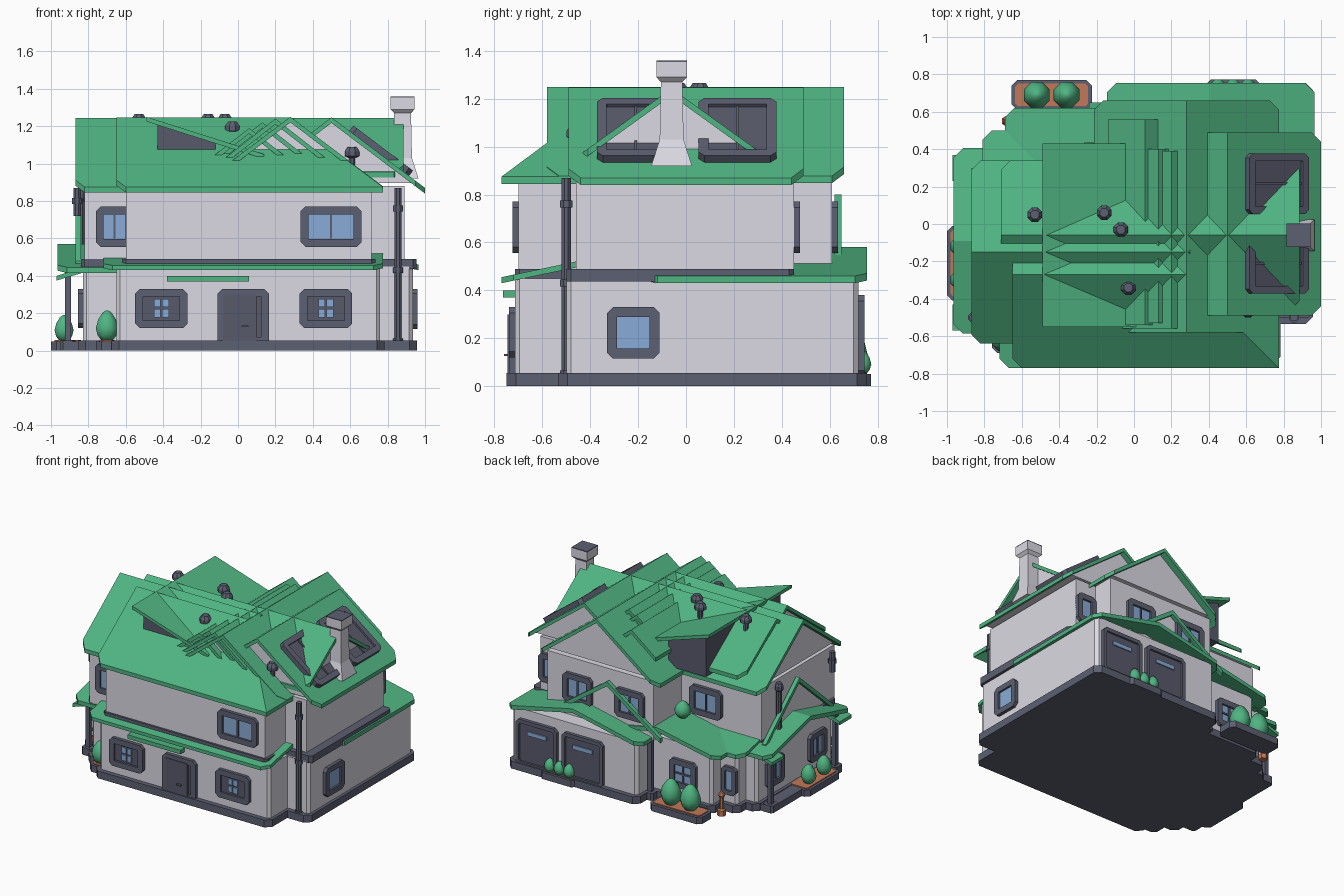
import bpy, bmesh, math
from mathutils import Vector as V

if "Cube" in bpy.data.objects:
    bpy.data.objects.remove(bpy.data.objects["Cube"])


def mat(name, r, g, b):
    m = bpy.data.materials.new(name)
    m.diffuse_color = (r, g, b, 1)
    m.use_nodes = True
    m.node_tree.nodes["Principled BSDF"].inputs["Base Color"].default_value = m.diffuse_color
    return m


WALL = mat("pale grey wall", .71, .7, .77)
GREEN = mat("green roof", .08, .46, .225)
SLATE = mat("slate trim", .107, .115, .165)
DARK = mat("dark slate", .097, .102, .145)
GLASS = mat("blue glass", .25, .41, .68)
SOIL = mat("orange soil", .55, .19, .1)


def finish(bm, name, *mats):
    bmesh.ops.recalc_face_normals(bm, faces=bm.faces)
    me = bpy.data.meshes.new(name)
    bm.to_mesh(me)
    bm.free()
    ob = bpy.data.objects.new(name, me)
    bpy.context.collection.objects.link(ob)
    for m in mats:
        me.materials.append(m)
    return ob


def prism(name, pts, vec, m):
    """Polygon swept along a vector."""
    bm = bmesh.new()
    a = [bm.verts.new(V(p)) for p in pts]
    b = [bm.verts.new(V(p) + V(vec)) for p in pts]
    bm.faces.new(a)
    bm.faces.new(b)
    for i in range(len(a)):
        j = (i + 1) % len(a)
        bm.faces.new((a[i], a[j], b[j], b[i]))
    return finish(bm, name, m)


def box(name, x0, x1, y0, y1, z0, z1, m, c=0.0):
    """Box with optional chamfered vertical corners."""
    if c:
        p = [(x0 + c, y0), (x1 - c, y0), (x1, y0 + c), (x1, y1 - c),
             (x1 - c, y1), (x0 + c, y1), (x0, y1 - c), (x0, y0 + c)]
    else:
        p = [(x0, y0), (x1, y0), (x1, y1), (x0, y1)]
    return prism(name, [(x, y, z0) for x, y in p], (0, 0, z1 - z0), m)


def lathe(name, x, y, prof, m, n=8):
    """Stacked rings (radius, z); n = 4 gives square shafts."""
    bm = bmesh.new()
    rings = []
    for r, z in prof:
        rings.append([bm.verts.new((x + r * math.cos(math.tau * (i + .5) / n),
                                    y + r * math.sin(math.tau * (i + .5) / n), z)) for i in range(n)])
    for a, b in zip(rings, rings[1:]):
        for i in range(n):
            bm.faces.new((a[i], a[(i + 1) % n], b[(i + 1) % n], b[i]))
    bm.faces.new(rings[0])
    bm.faces.new(rings[-1])
    return finish(bm, name, m)


def bush(name, x, y, z, r, h):
    prof = [(.45, 0), (.85, .2), (1, .42), (.8, .7), (.4, .93), (.1, 1)]
    ob = lathe(name, x, y, [(r * a, z + h * b) for a, b in prof], GREEN, 8)
    for p in ob.data.polygons:
        p.use_smooth = True


def at(axis, along, across, z):
    return (along, across, z) if axis == 'x' else (across, along, z)


def roof(name, axis, mid, half, a0, a1, ze, zr, t=.03, hip=0.0, attic=(0, 0)):
    """Two chamfered slabs, optional hipped far end, optional gable walls below."""
    c = .05
    for s in (-1, 1):
        far = [(a1, half)] if hip else [(a1 - c, half), (a1, half - c)]
        p = [(a0, 0), (a0, half - c), (a0 + c, half)] + far + [(a1 - hip, 0)]
        prism(name + "_slope", [at(axis, a, mid + s * d, zr - (zr - ze) * d / half) for a, d in p], (0, 0, -t), GREEN)
    if hip:
        prism(name + "_hip", [at(axis, a1, mid - half, ze), at(axis, a1, mid + half, ze), at(axis, a1 - hip, mid, zr)],
              (0, 0, -t), GREEN)
    if attic[1] > attic[0]:
        h, k = half - .06, (zr - ze) / half
        zb = zr - k * h - .02
        tri = [at(axis, attic[0], mid - h, zb), at(axis, attic[0], mid + h, zb), at(axis, attic[0], mid, zr - .015)]
        prism(name + "_gable_wall", tri, at(axis, attic[1] - attic[0], 0, 0), WALL)


def chevron(name, axis, pos, mid, half, zr, ze, d=.03, t=.035):
    """Thin chevron of boards in a plane across the axis, d deep."""
    p = [(-half, ze), (0, zr), (half, ze), (half, ze - t), (0, zr - t), (-half, ze - t)]
    prism(name, [at(axis, pos, mid + u, z) for u, z in p], at(axis, d, 0, 0), GREEN)


FACE = {'front': V((1, 0, 0)), 'back': V((-1, 0, 0)), 'right': V((0, 1, 0)), 'left': V((0, -1, 0))}


def panel(name, o, u, v, w, h, inner, rim=.045, bars=1, cross=0, th=.025):
    """Chamfered frame with a recessed pane and glazing bars."""
    o, u, v = V(o), V(u).normalized(), V(v).normalized()
    n = u.cross(v)
    c, a, b = .025, w / 2, h / 2
    p = [(-a + c, -b), (a - c, -b), (a, -b + c), (a, b - c), (a - c, b), (-a + c, b), (-a, b - c), (-a, -b + c)]
    bm = bmesh.new()
    lo = [bm.verts.new(o + u * x + v * y - n * .01) for x, y in p]
    hi = [bm.verts.new(o + u * x + v * y + n * th) for x, y in p]
    for i in range(8):
        bm.faces.new((lo[i], lo[(i + 1) % 8], hi[(i + 1) % 8], hi[i]))
    f = bm.faces.new(hi)
    bm.normal_update()
    bmesh.ops.inset_region(bm, faces=[f], thickness=rim)
    r = bmesh.ops.extrude_discrete_faces(bm, faces=[f])['faces'][0]
    r.material_index = 1
    bmesh.ops.translate(bm, verts=r.verts, vec=-n * .015)
    finish(bm, name + "_frame", SLATE, inner)
    strips = [((i / (bars + 1) - .5) * (w - 2 * rim), 0, .006, b - rim) for i in range(1, bars + 1)]
    strips += [(0, 0, a - rim, .006)] * cross
    for x, y, sx, sy in strips:
        q = [o + u * (x + i * sx) + v * (y + j * sy) + n * (th - .016) for i, j in ((-1, -1), (1, -1), (1, 1), (-1, 1))]
        prism(name + "_bar", q, n * .009, SLATE)


def window(name, side, wall, u0, u1, z0, z1, inner=GLASS, **k):
    u = (u0 + u1) / 2
    o = (u, wall, (z0 + z1) / 2) if side in ('front', 'back') else (wall, u, (z0 + z1) / 2)
    panel(name, o, FACE[side], (0, 0, 1), u1 - u0, z1 - z0, inner, **k)


# Ground floor blocks with plinth and string band
for nm, x0, x1, y0, y1 in (("front", -.65, .76, -.715, .2), ("right", 0, .935, -.5, .72), ("left", -.83, 0, -.55, .35),
                           ("back", -.6, 0, 0, .55), ("back_left", -.74, 0, 0, .45), ("garage", -.1, .935, 0, .72)):
    box(nm + "_ground_wall", x0, x1, y0, y1, .03, .45, WALL, .02)
    box(nm + "_plinth", x0 - .025, x1 + .022, y0 - .035, y1 + .035, 0, .055, SLATE, .04)
box("porch_plinth", -.95, -.8, -.5, .34, 0, .05, SLATE, .03)
for nm, x0, x1, y0, y1 in (("front", -.62, .735, -.715, .1), ("right", 0, .955, -.5, .45), ("left", -.84, 0, -.58, .28)):
    box(nm + "_band", x0, x1, y0, y1, .437, .49, SLATE, .02)

# Upper floor walls
box("front_upper_wall", -.6, .715, -.7, .15, .44, .88, WALL)
box("left_upper_wall", -.82, 0, -.58, .28, .44, .88, WALL)
box("back_upper_wall", -.16, .72, -.2, .61, .44, .88, WALL)
box("right_upper_wall", .2, .89, -.46, .45, .44, .88, WALL)

# Main roofs, with a cross ridge running the full width
roof("left_roof", 'x', -.15, .49, -.87, .3, .875, 1.245, attic=(-.82, .2))
roof("front_roof", 'x', -.27, .5, -.65, .775, .875, 1.247, hip=.5, attic=(-.6, .2))
roof("back_roof", 'y', .28, .495, -.58, .66, .878, 1.25, attic=(-.5, .61))
roof("right_roof", 'y', .5, .5, -.49, .49, .87, 1.247, attic=(-.455, .45))
roof("cross_roof", 'x', -.06, .4, -.71, .885, .955, 1.243, attic=(.55, .84))

# Tilted roof plate over dark box dormer
prism("dormer_box", [(-.43, -.5, .9), (-.12, -.5, .9), (-.12, -.5, 1.11), (-.43, -.5, 1.21)], (0, .88, 0), DARK)
prism("tilted_roof_plate", [(-.49, -.55, 1.25), (.14, -.55, 1.05), (.14, -.55, 1.025), (-.49, -.55, 1.225)],
      (0, .98, 0), GREEN)

# Nested thin gables on the front, and barge boards at back and left
for x, y0, y1, z, h in ((.06, -.54, .56, 1.19, .2), (.13, -.53, .4, 1.22, .25), (.2, -.56, .39, 1.24, .28)):
    chevron("nested_thin_gable", 'y', y0, x, h, z, z - .78 * h, y1 - y0, .03)
chevron("back_barge_board", 'y', .62, .2, .44, .8, .49)
chevron("left_barge_board", 'x', -.87, -.1, .4, .83, .48)

# Lower roofs
roof("front_lower_roof", 'x', -.27, .5, -.72, .775, .455, .56, .025)
roof("garage_lower_roof", 'y', .41, .555, -.17, .755, .46, .58)
roof("left_lower_roof", 'x', -.09, .495, -.965, 0, .445, .57)
roof("back_lower_roof", 'y', -.19, .5, 0, .62, .45, .55)
roof("back_left_lower_roof", 'x', 0, .5, -.81, 0, .45, .55)
box("front_door_hood", -.38, .06, -.765, -.7, .37, .4, GREEN)
for y in (-.5, .3):
    prism("left_porch_hood", [(-.97, y - .07, .4), (-.8, y - .07, .45), (-.8, y - .07, .425), (-.97, y - .07, .375)],
          (0, .14, 0), GREEN)

# Windows
for x in (-.41, .47):
    window("front_ground_window", 'front', -.715, x - .14, x + .14, .12, .33, DARK, bars=0)
    for i in (-1, 1):
        for z in (.2, .255):
            box("window_pane", x + i * .022 - .018, x + i * .022 + .018, -.734, -.726, z - .022, z + .022, GLASS)
window("front_upper_window", 'front', -.7, .335, .66, .555, .77)
window("left_front_upper_window", 'front', -.58, -.76, -.56, .555, .77)
window("right_ground_window", 'right', .935, -.33, -.11, .115, .33, bars=0)
for x in (.03, .46):
    window("back_upper_window", 'back', .61, x - .12, x + .12, .555, .77)
window("right_back_upper_window", 'back', .45, .73, .89, .555, .77, bars=0)
window("left_back_upper_window", 'back', .28, -.5, -.24, .555, .77)
window("back_ground_window", 'back', .55, -.48, -.26, .12, .33, cross=1)
window("back_left_ground_window", 'back', .45, -.74, -.62, .12, .33, bars=0, rim=.035)
window("left_ground_window", 'left', -.83, -.45, -.25, .12, .33)
window("left_ground_window", 'left', -.83, .05, .25, .12, .33)

# Skylights on the right slope
for y in (-.21, .215):
    panel("skylight", (.755, y, 1.055), (0, 1, 0), (-.5, 0, .377), .325, .4, DARK, bars=1, th=.035)

# Front door and garage doors
window("front_door", 'front', -.715, -.11, .165, .03, .33, DARK, bars=0)
box("front_door_leaf", -.08, .1, -.745, -.71, .05, .3, DARK)
box("front_door_handle", .02, .055, -.76, -.74, .125, .135, SLATE)
for x in (.34, .72):
    window("garage_door", 'back', .72, x - .17, x + .17, .04, .38, DARK, bars=0, rim=.03)
    box("garage_door_pane", x - .08, x + .08, .73, .738, .27, .3, GLASS)

# Chimney
q = math.sqrt(2)
lathe("chimney", .88, -.06, [(.085 * q, .92), (.05 * q, 1.03), (.045 * q, 1.27), (.064 * q, 1.29), (.064 * q, 1.354)], WALL, 4)
box("chimney_cap", .816, .944, -.124, .004, 1.353, 1.36, SLATE)

# Roof vents
for x, y, z in ((-.53, .05, 1.265), (-.16, .06, 1.265), (-.07, -.03, 1.265), (-.03, -.34, 1.225), (.61, -.46, 1.09)):
    lathe("roof_vent", x, y, [(.018, z - .2), (.018, z - .06), (.042, z - .05), (.042, z - .025), (.025, z)], SLATE)
lathe("left_flue", -.84, .1, [(.02, .5), (.02, .8), (.03, .81), (.03, .84), (.02, .86)], SLATE)

# Downpipes with joints, porch posts
for x, y in ((.855, -.48), (-.86, -.5)):
    pr = [(.021, .02 if x > 0 else .72)]
    for z in ((.05, .43, .76) if x > 0 else (.8,)):
        pr += [(.021, z - .015), (.029, z - .015), (.029, z + .015), (.021, z + .015)]
    lathe("downpipe", x, y if x < 0 else y - .02, pr + [(.021, .87)], SLATE)
for x, y in ((-.91, -.46), (-.91, .3), (-.13, .6)):
    box("porch_post", x - .016, x + .016, y - .016, y + .016, 0, .45, SLATE)
    box("porch_post_base", x - .04, x + .04, y - .04, y + .04, 0, .055, SLATE, .015)

# Planters with soil and bushes: centre, half sizes, bush spots and radius
for x, y, hx, hy, spots, r, h in ((-.44, .69, .215, .08, [(-.08, 0), (.08, 0)], .075, .19),
                                  (-.91, -.21, .09, .2, [(-.02, -.09), (-.02, .09)], .055, .14),
                                  (-.70, -.62, .06, .07, [(0, 0)], .065, .165),
                                  (.53, .735, .15, .038, [(-.08, 0), (0, 0), (.08, 0)], .042, .1)):
    box("planter", x - hx, x + hx, y - hy, y + hy, 0, .05, SLATE, .03)
    box("planter_soil", x - hx + .02, x + hx - .02, y - hy + .02, y + hy - .02, .04, .057, SOIL, .015)
    for dx, dy in spots:
        bush("bush", x + dx, y + dy, .05, r, h)
bush("upper_balcony_bush", -.24, .38, .55, .06, .12)
lathe("garden_post", -.68, .55, [(.03, 0), (.03, .04), (.015, .05), (.015, .13), (.025, .15), (.015, .17)], SOIL, 6)
